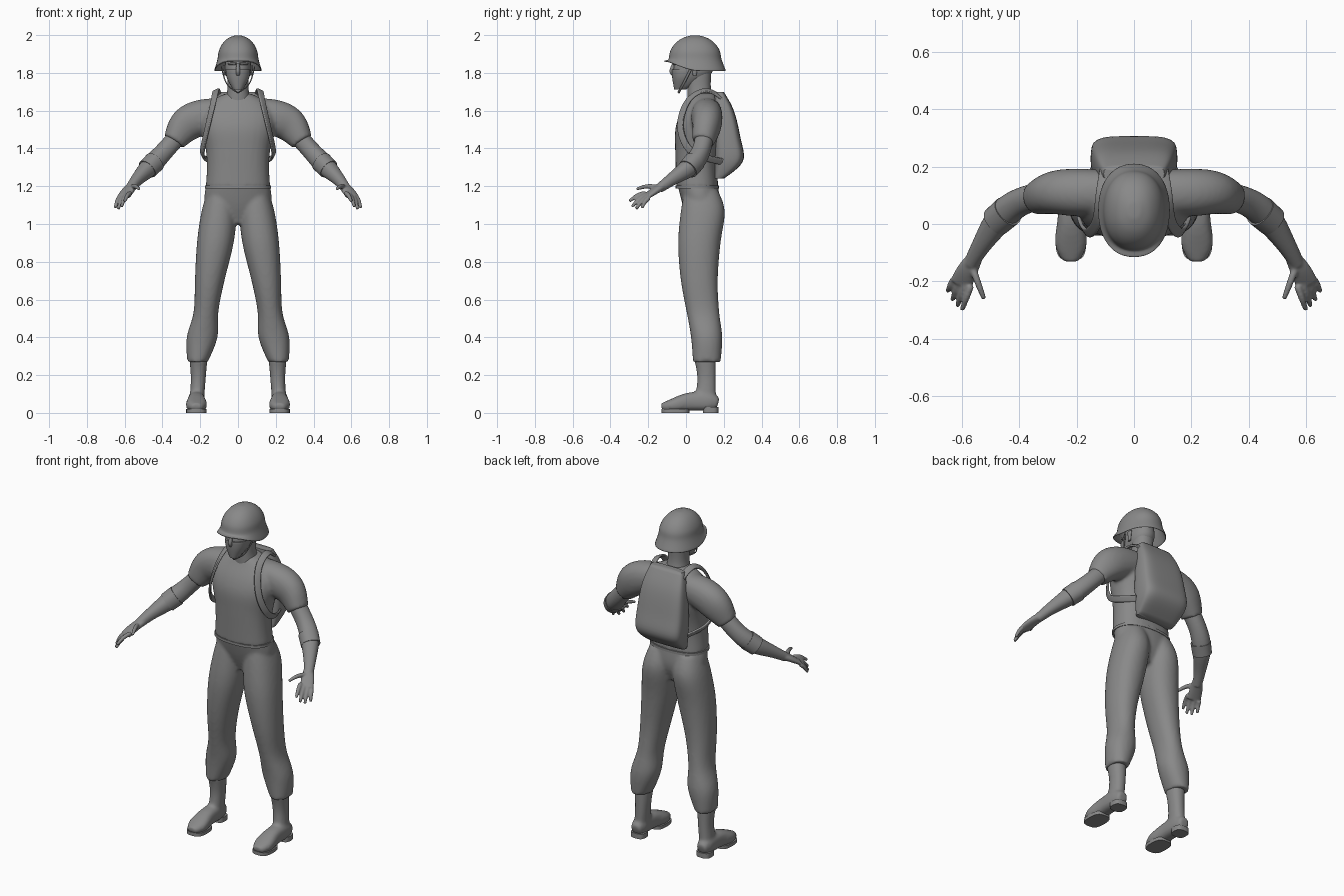
import bpy, bmesh, math
from mathutils import Vector

if "Cube" in bpy.data.objects:
    bpy.data.objects.remove(bpy.data.objects["Cube"])

grey = bpy.data.materials.new("plain grey")
grey.use_nodes = True
grey.diffuse_color = (0.25, 0.25, 0.25, 1)
grey.node_tree.nodes["Principled BSDF"].inputs["Base Color"].default_value = grey.diffuse_color


def squared(value, power):
    return math.copysign(abs(value) ** (2 / power), value)


def interpolate(rings, steps=3):
    """Add smooth in-between rings that pass through the given ones."""
    rings = [Vector(ring) for ring in rings]
    result = []
    for i in range(len(rings) - 1):
        start, end = rings[i], rings[i + 1]
        before, after = rings[max(i - 1, 0)], rings[min(i + 2, len(rings) - 1)]
        for step in range(steps):
            t = step / steps
            leave, arrive = (end - before) / 2, (after - start) / 2
            bend = (end - start) * 3 - leave * 2 - arrive
            twist = (start - end) * 2 + leave + arrive
            result.append(start + leave * t + bend * t * t + twist * t * t * t)
    return result + [rings[-1]]


def tube(bm, rings, power=2.2, level=True, both=False, open_end=False, crease=1.0, centre=None, sides=16):
    """Skin rings of (x, y, z, half width, half depth). Level rings may omit a zero x;
    other rings turn with the path, face away from the centre and may be round."""
    if level and len(rings[0]) == 4:
        rings = [(0, *ring) for ring in rings]
    rings = interpolate(rings)
    points = [Vector(ring[:3]) for ring in rings]
    layer = bm.edges.layers.float.get("crease_edge") or bm.edges.layers.float.new("crease_edge")
    for mirror in ((1, -1) if both else (1,)):
        loops = []
        for i, (point, ring) in enumerate(zip(points, rings)):
            across, through = Vector((1, 0, 0)), Vector((0, 1, 0))
            if not level:
                along = (points[min(i + 1, len(points) - 1)] - points[max(i - 1, 0)]).normalized()
                outward = point - Vector(centre) if centre else Vector((0, 0, 1))
                across = along.cross(outward).normalized()
                through = across.cross(along)
            loop = []
            for side in range(sides):
                angle = math.tau * side / sides
                corner = point + across * ring[3] * squared(math.cos(angle), power)
                corner += through * ring[-1] * squared(math.sin(angle), power)
                loop.append(bm.verts.new((corner.x * mirror, corner.y, corner.z)))
            loops.append(loop)
        for lower, upper in zip(loops, loops[1:]):
            for side in range(sides):
                bm.faces.new((lower[side], lower[side - 1], upper[side - 1], upper[side]))
        for loop in (loops[:1] if open_end else (loops[0], loops[-1])):
            for edge in bm.faces.new(loop).edges:
                edge[layer] = crease


def finish(name, bm, voxel=None, thickness=None):
    """Make a smooth object; a voxel size blends overlapping tubes together."""
    bmesh.ops.recalc_face_normals(bm, faces=bm.faces)
    mesh = bpy.data.meshes.new(name)
    bm.to_mesh(mesh)
    bm.free()
    mesh.materials.append(grey)
    part = bpy.data.objects.new(name, mesh)
    bpy.context.collection.objects.link(part)
    bpy.ops.object.select_all(action="DESELECT")
    part.select_set(True)
    bpy.context.view_layer.objects.active = part
    bpy.ops.object.shade_smooth_by_angle(angle=math.radians(60))
    if thickness:
        part.modifiers.new("shell", "SOLIDIFY").thickness = thickness
    part.modifiers.new("rounding", "SUBSURF").levels = 1
    if voxel:
        blend = part.modifiers.new("blend", "REMESH")
        blend.mode, blend.voxel_size, blend.use_smooth_shade = "VOXEL", voxel, True
        relax = part.modifiers.new("relax", "SMOOTH")
        relax.factor, relax.iterations = 0.5, 5
    return part


def single(name, rings, thickness=None, **options):
    bm = bmesh.new()
    tube(bm, rings, **options)
    return finish(name, bm, thickness=thickness)


# Trousers: hips and two legs blended together
bm = bmesh.new()
tube(bm, [(.06, 1.22, .17, .11), (.08, 1.1, .18, .1), (.08, 1, .07, .06)])
tube(bm, [(.09, .08, 1.18, .07, .09), (.1, .09, 1.07, .095, .12), (.12, .07, .9, .1, .115),
          (.15, .07, .7, .08, .1), (.17, .09, .53, .066, .088), (.19, .11, .4, .085, .085),
          (.214, .11, .27, .056, .075)], both=True)
finish("trousers", bm, voxel=.01)

# Boots: shaft and foot blended, with separate soles and heels
bm = bmesh.new()
tube(bm, [(.21, .1, .29, .05, .06), (.21, .11, .18, .04, .05), (.22, .1, .05, .04, .06)], both=True)
foot = [(.17, .05, .03, .03), (.12, .06, .045, .05), (.02, .06, .047, .05),
        (-.07, .04, .058, .036), (-.13, .03, .03, .02)]
tube(bm, [(.22, *ring) for ring in foot], power=2.6, level=False, both=True)
finish("boots", bm, voxel=.01)
for name, y, length, top in (("heels", .13, .042, .03), ("soles", -.055, .075, .02)):
    single(name, [(.22, y, z, length / 3 + .03, length) for z in (0, top)], power=3, both=True)

# Shirt: chest and short sleeves blended together, with a hem
bm = bmesh.new()
tube(bm, [(.06, 1.19, .175, .114), (.055, 1.3, .168, .112), (.06, 1.4, .175, .12),
          (.07, 1.5, .2, .13), (.08, 1.58, .2, .115), (.09, 1.65, .15, .085),
          (.09, 1.69, .07, .065)], power=2.4)
tube(bm, [(.1, .11, 1.59, .08, .08), (.2, .11, 1.565, .085, .095), (.28, .11, 1.52, .077, .094),
          (.34, .09, 1.435, .059, .06)], level=False, both=True)
finish("shirt", bm, voxel=.01)
single("shirt_hem", [(.06, z, .179, .117) for z in (1.187, 1.203)], power=2.4)

# Bare forearms, palms and fingers blended together
bm = bmesh.new()
tube(bm, [(.31, .1, 1.475, .05), (.39, .08, 1.385, .05), (.46, .03, 1.31, .053),
          (.53, -.07, 1.24, .035), (.57, -.14, 1.19, .026)], level=False, both=True)
tube(bm, [(.55, -.11, 1.21, .026, .022), (.58, -.16, 1.18, .037, .02),
          (.605, -.21, 1.145, .04, .014)], level=False, both=True)


def digit(root, tip):
    knuckle = (root + tip) / 2 + Vector((0, 0, .01))
    path = zip((root, knuckle, tip), (.014, .013, .009))
    tube(bm, [(*point, radius) for point, radius in path], level=False, both=True, crease=.5, sides=8)


for finger in range(4):
    spread = finger / 3
    root = Vector((.57, -.215, 1.163)).lerp(Vector((.63, -.195, 1.137)), spread)
    tip = Vector((.6, -.3, 1.12)).lerp(Vector((.65, -.235, 1.084)), spread)
    digit(root, tip - Vector((0, .01, .02)) * math.sin(math.pi * spread))
digit(Vector((.565, -.15, 1.195)), Vector((.523, -.262, 1.185)))
finish("forearms_and_hands", bm, voxel=.005)
single("forearm_bands", [(.44, .045, 1.33, .057), (.48, .01, 1.29, .055)], level=False, both=True)

# Neck, head and face
single("neck", [(.09, 1.6, .085, .08), (.07, 1.7, .058, .064), (.07, 1.8, .058, .065)])
single("head", [(-.02, 1.715, .026, .03), (.03, 1.78, .063, .093), (.04, 1.84, .071, .107),
                (.05, 1.94, .05, .07)], crease=.3)
single("face_mask", [(-.03, 1.712, .027, .033), (-.01, 1.77, .06, .064), (-.01, 1.818, .067, .068)],
       crease=.6)
single("nose", [(-.065, 1.85, .008, .009), (-.075, 1.81, .013, .015), (-.066, 1.785, .01, .01)],
       crease=.4, sides=8)
single("brows", [(.01, -.064, 1.848, .007), (.05, -.045, 1.848, .006)], level=False, both=True, sides=8)
single("ears", [(.07, .045, 1.785, .006, .01), (.073, .05, 1.84, .008, .018)], both=True, sides=8)
strap = [(.088, .03, 1.83), (.06, -.015, 1.74), (0, -.04, 1.695)]
single("chin_strap", [(*point, .007, .003) for point in strap],
       level=False, both=True, centre=(0, .02, 1.8), sides=8)

# Helmet: open shell, flared at the rim, which rises over the face
brow = 1.87
dome = [math.radians(angle) for angle in range(80, -1, -20)]
rings = [(.048, brow + .13 * math.sin(a), .11 * math.cos(a), .142 * math.cos(a)) for a in dome]
helmet = single("helmet", rings + [(.048, 1.81, .128, .166)],
                thickness=.006, open_end=True, crease=0, sides=24)
for vertex in helmet.data.vertices:
    rise = min(1, max(0, (.03 - vertex.co.y) / .13))
    vertex.co.z += rise * .9 * max(0, brow - vertex.co.z)

# Backpack: boxy bag, deepest near the bottom, with two shoulder straps
front = .15
bag = [(1.24, .2, .125), (1.33, .305, .15), (1.45, .29, .15), (1.6, .255, .135), (1.7, .2, .108)]
single("backpack", [(0, (front + back) / 2, z, width, (back - front) / 2) for z, back, width in bag],
       power=4, crease=.6, sides=24)
strap = [(.1, .2, 1.66), (.115, .11, 1.71), (.128, .01, 1.655), (.16, -.032, 1.52),
         (.187, .01, 1.4), (.184, .09, 1.355), (.14, .19, 1.33)]
single("shoulder_straps", [(*point, .019, .007) for point in strap],
       power=4, level=False, both=True, centre=(0, .08, 1.45))
